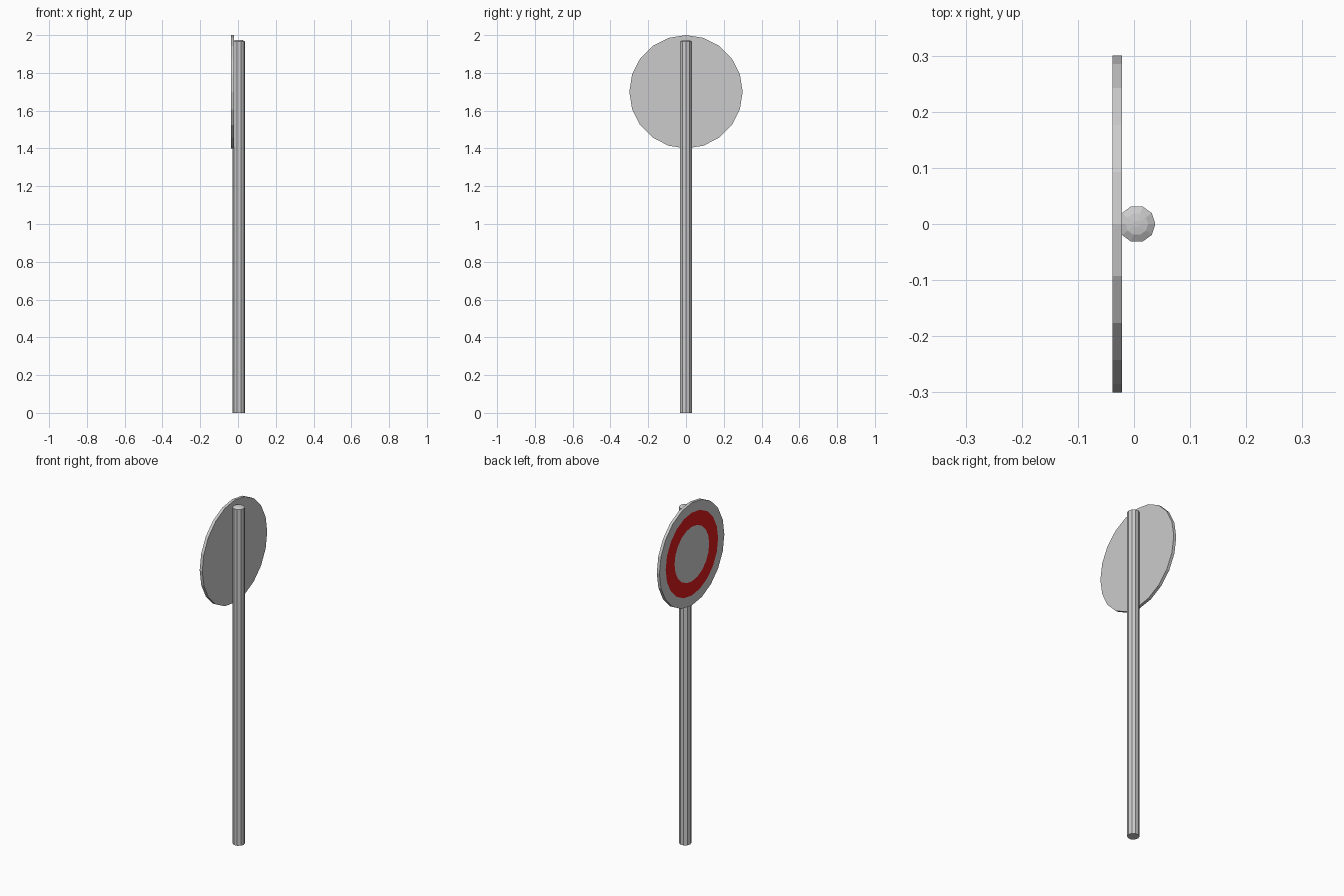
import bpy, bmesh, math

if "Cube" in bpy.data.objects:
    bpy.data.objects.remove(bpy.data.objects["Cube"])

red = bpy.data.materials.new("red_band")
red.diffuse_color = (0.7, 0.01, 0.01, 1)
red.use_nodes = True
red.node_tree.nodes["Principled BSDF"].inputs["Base Color"].default_value = red.diffuse_color
grey = bpy.data.materials.new("plain_grey")
grey.diffuse_color = (0.6, 0.6, 0.6, 1)
grey.use_nodes = True
grey.node_tree.nodes["Principled BSDF"].inputs["Base Color"].default_value = grey.diffuse_color


def lathe(name, profile, sides, materials=(), red_bands=()):
    """Skin capped rings given as (radius, height) pairs around local z."""
    bm = bmesh.new()
    rings = []
    for r, h in profile:
        rings.append([bm.verts.new((r * math.cos(2 * math.pi * i / sides),
                                    r * math.sin(2 * math.pi * i / sides), h))
                      for i in range(sides)])
    for k, (a, b) in enumerate(zip(rings, rings[1:])):
        for i in range(sides):
            j = (i + 1) % sides
            face = bm.faces.new((a[i], a[j], b[j], b[i]))
            face.material_index = 1 if k in red_bands else 0
    bm.faces.new(rings[0][::-1])
    bm.faces.new(rings[-1])
    bmesh.ops.recalc_face_normals(bm, faces=bm.faces)
    mesh = bpy.data.meshes.new(name)
    bm.to_mesh(mesh)
    bm.free()
    for m in materials:
        mesh.materials.append(m)
    obj = bpy.data.objects.new(name, mesh)
    bpy.context.collection.objects.link(obj)
    return obj


# Ten-sided pole with a slightly domed top
pole = lathe("pole", [(0.033, 0), (0.033, 1.966), (0.02, 1.973), (0.006, 1.975)], 10)
pole.location = (0.005, 0, 0)

# Round sign plate facing -x, with a flush red band on its face
plate = lathe("sign_plate",
              [(0.3, 0), (0.3, 0.017), (0.242, 0.017), (0.16, 0.017)],
              20, (grey, red), red_bands=(2,))
plate.rotation_euler = (0, -math.pi / 2, 0)
plate.location = (-0.021, 0, 1.7)
